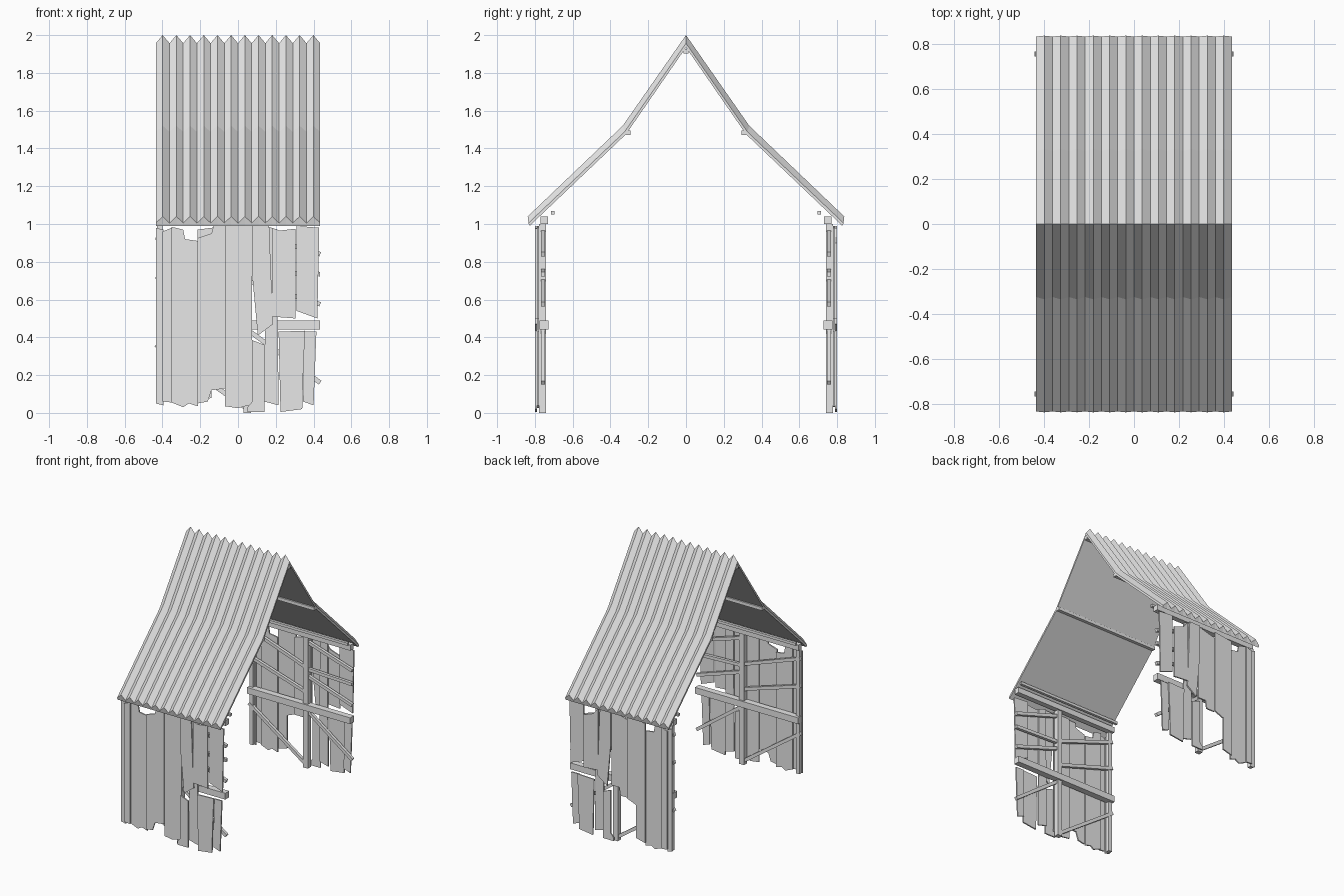
import bpy
import bmesh
from mathutils import Vector

cube = bpy.data.objects.get("Cube")
if cube:
    bpy.data.objects.remove(cube, do_unlink=True)

grey = bpy.data.materials.new("plain grey")
grey.use_nodes = True
colour = (0.8, 0.8, 0.8, 1)
grey.diffuse_color = colour
grey.node_tree.nodes["Principled BSDF"].inputs["Base Color"].default_value = colour

HALF = 0.435


def finish(bm, name):
    """Turn a bmesh into a named, flat shaded object."""
    bmesh.ops.recalc_face_normals(bm, faces=bm.faces)
    mesh = bpy.data.meshes.new(name)
    bm.to_mesh(mesh)
    bm.free()
    mesh.materials.append(grey)
    obj = bpy.data.objects.new(name, mesh)
    bpy.context.scene.collection.objects.link(obj)
    return obj


def board(name, outline, side, near, far):
    """Extrude an x-z outline between two depths on one side of the building."""
    bm = bmesh.new()
    face = bm.faces.new([bm.verts.new((x, side * near, z)) for x, z in outline])
    made = bmesh.ops.extrude_face_region(bm, geom=[face])["geom"]
    moved = [v for v in made if isinstance(v, bmesh.types.BMVert)]
    bmesh.ops.translate(bm, verts=moved, vec=(0, side * (far - near), 0))
    return finish(bm, name)


def bar(name, start, end, width, side, near, far):
    """Straight timber between two x-z points."""
    a, b = Vector(start), Vector(end)
    d = (b - a).normalized()
    n = Vector((-d.y, d.x)) * width / 2
    return board(name, [a - n, b - n, b + n, a + n], side, near, far)


# Corrugated roof: ridged top, flat underside
def roof_line(half):
    return [(-y, z) for y, z in half] + [(y, z) for y, z in reversed(half[:-1])]


crest = roof_line([(0.838, 1.04), (0.335, 1.52), (0, 2.0)])
trough = roof_line([(0.834, 1.005), (0.325, 1.488), (0, 1.957)])
under = roof_line([(0.828, 0.99), (0.318, 1.475), (0, 1.935)])
RIDGES = 12

bm = bmesh.new()
tops, bottoms = [], []
for i in range(RIDGES * 2 + 1):
    x = -HALF + i * HALF / RIDGES
    tops.append([bm.verts.new((x, y, z)) for y, z in (crest if i % 2 else trough)])
    bottoms.append([bm.verts.new((x, y, z)) for y, z in under])
for i in range(RIDGES * 2):
    for rows in (tops, bottoms):
        for j in range(len(under) - 1):
            bm.faces.new((rows[i][j], rows[i + 1][j], rows[i + 1][j + 1], rows[i][j + 1]))
    for j in (0, -1):
        bm.faces.new((tops[i][j], tops[i + 1][j], bottoms[i + 1][j], bottoms[i][j]))
for i in (0, -1):
    for j in range(len(under) - 1):
        bm.faces.new((tops[i][j], tops[i][j + 1], bottoms[i][j + 1], bottoms[i][j]))
finish(bm, "corrugated_roof")

# Ridge beam and purlins under the roof
bar("ridge_beam", (-HALF, 1.915), (HALF, 1.915), 0.025, 1, -0.013, 0.013)

# Broken wall boards: layer (outer or inner), then the outline
left_boards = [
    ("inner", [(-0.435, 0.05), (-0.395, 0.04), (-0.395, 0.97), (-0.435, 0.98)]),
    ("outer", [(-0.4, 0.06), (-0.35, 0.055), (-0.35, 0.98), (-0.4, 0.96)]),
    ("inner", [(-0.352, 0.055), (-0.29, 0.03), (-0.26, 0.05), (-0.212, 0.035),
               (-0.212, 0.91), (-0.28, 0.92), (-0.29, 0.97), (-0.352, 0.985)]),
]
front_middle = [
    ("outer", [(-0.215, 0.05), (-0.16, 0.06), (-0.14, 0.12), (-0.065, 0.13),
               (-0.065, 0.99), (-0.13, 0.99), (-0.14, 0.95), (-0.215, 0.925)]),
    ("inner", [(-0.068, 0.035), (0.0, 0.025), (0.075, 0.045), (0.075, 0.99), (-0.068, 0.99)]),
]
back_middle = [
    ("outer", [(-0.215, 0.06), (-0.14, 0.08), (-0.14, 0.33), (-0.065, 0.36),
               (-0.065, 0.99), (-0.215, 0.97)]),
    ("inner", [(-0.068, 0.36), (0.0, 0.36), (0.01, 0.42), (0.075, 0.42),
               (0.075, 0.99), (-0.068, 0.95)]),
]
right_boards = [
    ("outer", [(0.105, 0.41), (0.185, 0.47), (0.165, 0.99), (0.075, 0.99), (0.075, 0.73)]),
    ("outer", [(0.05, 0.005), (0.14, 0.005), (0.14, 0.36), (0.075, 0.385), (0.075, 0.06), (0.05, 0.03)]),
    ("inner", [(0.14, 0.06), (0.215, 0.04), (0.21, 0.5), (0.21, 0.97), (0.145, 0.99)]),
    ("outer", [(0.225, 0.005), (0.34, 0.02), (0.345, 0.2), (0.355, 0.435), (0.215, 0.43)]),
    ("inner", [(0.345, 0.06), (0.4, 0.04), (0.415, 0.43), (0.35, 0.43)]),
    ("inner", [(0.31, 0.54), (0.42, 0.5), (0.43, 0.98), (0.31, 0.99)]),
]
front_upper = ("outer", [(0.18, 0.51), (0.305, 0.5), (0.305, 0.975), (0.22, 0.965), (0.18, 0.98)])
back_upper = ("outer", [(0.18, 0.51), (0.305, 0.5), (0.305, 0.9), (0.22, 0.93), (0.18, 0.98)])
depths = {"outer": (0.8, 0.79), "inner": (0.788, 0.778)}

walls = [
    ("front", -1, left_boards + front_middle + right_boards + [front_upper]),
    ("back", 1, left_boards + back_middle + right_boards + [back_upper]),
]

for label, side, boards in walls:
    for number, (layer, outline) in enumerate(boards):
        board(f"{label}_wall_board_{number}", outline, side, *depths[layer])

    # Heavy frame: post, sill plate under the eave, middle rail
    bar(label + "_post", (0.05, 0), (0.05, 1.0), 0.04, side, 0.777, 0.74)
    bar(label + "_top_plate", (-HALF, 1.02), (HALF, 1.02), 0.042, side, 0.77, 0.73)
    bar(label + "_middle_rail", (-HALF, 0.465), (HALF, 0.465), 0.048, side, 0.775, 0.728)
    bar(label + "_end_post", (-0.415, 0.05), (-0.415, 1.0), 0.03, side, 0.777, 0.75)

    # Thin sloping battens and lower braces
    battens = [
        ((-HALF, 0.93), (0.05, 0.76)),
        ((-HALF, 0.72), (0.05, 0.57)),
        ((0.05, 0.96), (HALF, 0.84)),
        ((0.05, 0.75), (HALF, 0.735)),
        ((0.05, 0.7), (HALF, 0.575)),
        ((-HALF, 0.36), (0.05, 0.02)),
        ((0.05, 0.44), (HALF, 0.16)),
    ]
    for number, (start, end) in enumerate(battens):
        bar(f"{label}_batten_{number}", start, end, 0.024, side, 0.768, 0.746)

    # Purlins
    bar(label + "_lower_purlin", (-HALF, 1.06), (HALF, 1.06), 0.02, side, 0.715, 0.695)
    bar(label + "_upper_purlin", (-HALF, 1.482), (HALF, 1.482), 0.024, side, 0.318, 0.294)
